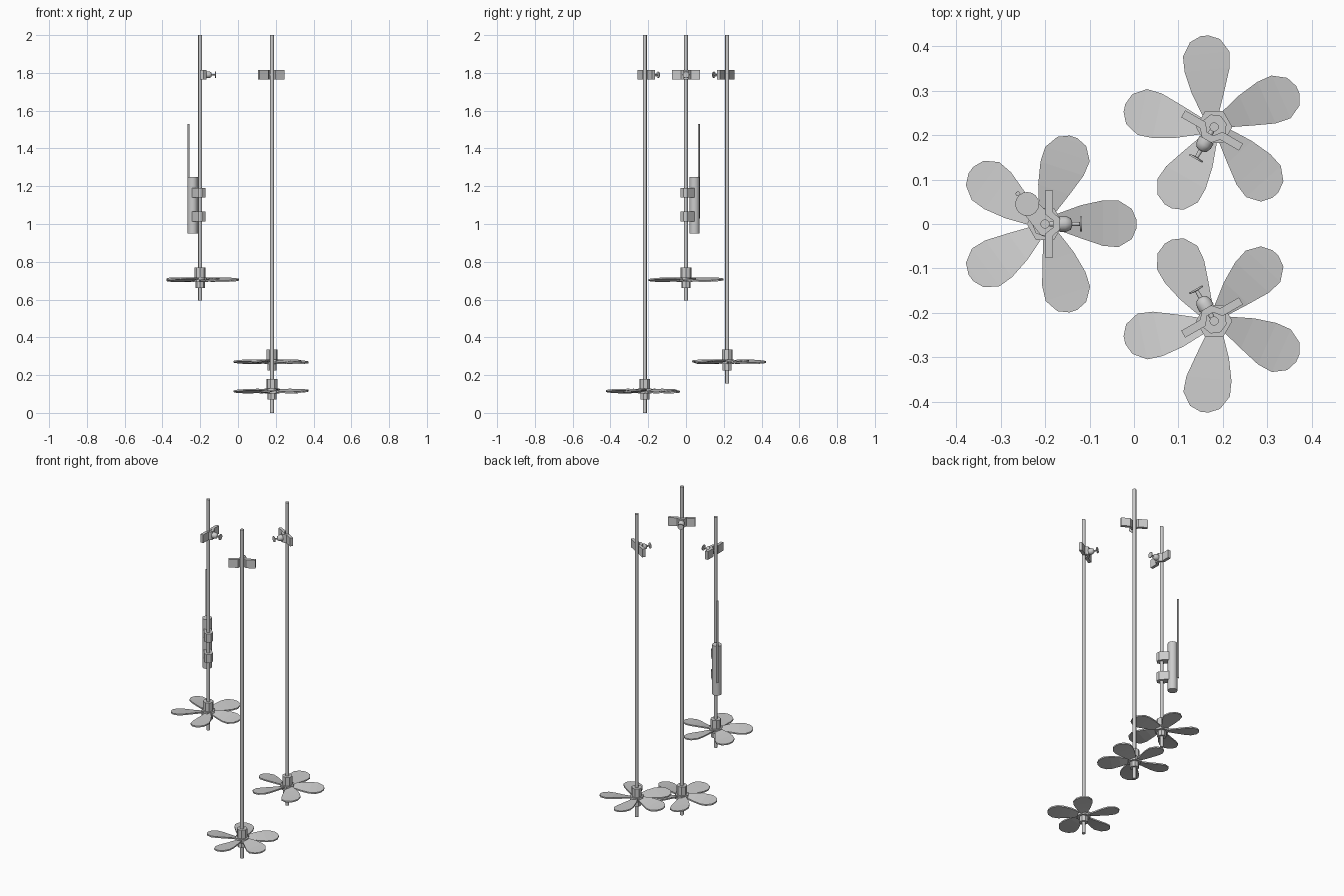
import bpy, bmesh, math
from mathutils import Matrix

if "Cube" in bpy.data.objects:
    bpy.data.objects.remove(bpy.data.objects["Cube"])


def add_object(name, bm, mat, smooth=False):
    bmesh.ops.recalc_face_normals(bm, faces=bm.faces)
    bm.transform(mat)
    mesh = bpy.data.meshes.new(name)
    bm.to_mesh(mesh)
    bm.free()
    ob = bpy.data.objects.new(name, mesh)
    bpy.context.collection.objects.link(ob)
    if smooth:
        bpy.ops.object.select_all(action='DESELECT')
        ob.select_set(True)
        bpy.context.view_layer.objects.active = ob
        bpy.ops.object.shade_smooth_by_angle(angle=math.radians(50))
    return ob


def lathe(name, profile, mat, sides, smooth=False):
    """Capped turned solid from (radius, height) points around local z."""
    bm = bmesh.new()
    rings = []
    for r, z in profile:
        rings.append([bm.verts.new((r * math.cos(2 * math.pi * i / sides),
                                    r * math.sin(2 * math.pi * i / sides), z))
                      for i in range(sides)])
    for a, b in zip(rings, rings[1:]):
        for i in range(sides):
            j = (i + 1) % sides
            bm.faces.new((a[i], a[j], b[j], b[i]))
    bm.faces.new(rings[0])
    bm.faces.new(rings[-1])
    return add_object(name, bm, mat, smooth)


def prism(name, outline, z0, z1, mat):
    """Outline in local xy extruded from z0 to z1."""
    bm = bmesh.new()
    face = bm.faces.new([bm.verts.new((x, y, z0)) for x, y in outline])
    ext = bmesh.ops.extrude_face_region(bm, geom=[face])
    verts = [g for g in ext['geom'] if isinstance(g, bmesh.types.BMVert)]
    bmesh.ops.translate(bm, verts=verts, vec=(0, 0, z1 - z0))
    return add_object(name, bm, mat)


# blade stations: radius, left half width, right half width, tilt in degrees
STATIONS = [(0.025, .022, .012, 14), (0.08, .042, .032, 12), (0.13, .053, .049, 9),
            (0.165, .053, .052, 7), (0.195, .034, .034, 6), (0.206, .009, .009, 5)]


def blades(name, mat, count=5, thick=0.008):
    bm = bmesh.new()
    for k in range(count):
        rot = Matrix.Rotation(2 * math.pi * k / count, 4, 'Z')
        rings = []
        for r, left, right, tilt in STATIONS:
            t = math.tan(math.radians(tilt))
            ring = []
            for y, h in ((-right, thick / 2), (left, thick / 2),
                         (left, -thick / 2), (-right, -thick / 2)):
                v = bm.verts.new((r, y, y * t + h))
                v.co = rot @ v.co
                ring.append(v)
            rings.append(ring)
        for a, b in zip(rings, rings[1:]):
            for i in range(4):
                j = (i + 1) % 4
                bm.faces.new((a[i], a[j], b[j], b[i]))
        bm.faces.new(rings[0])
        bm.faces.new(rings[-1])
    return add_object(name, bm, mat)


# bent clamp plate: two wings and a raised middle beside the pole
half = [(.034, .012), (.018, .026), (.018, .075), (0, .075), (0, .022), (.018, .008)]
CLAMP = half + [(x, -y) for x, y in reversed(half)]
CLAMP_Z = 1.79


def stirrer(tag, x, y, angle, bottom, blade_z):
    base = Matrix.Translation((x, y, 0)) @ Matrix.Rotation(math.radians(angle), 4, 'Z')
    # pole
    lathe(tag + "_pole", [(.0105, bottom), (.0105, 2.0)], base, 12, True)
    # propeller
    prop = base @ Matrix.Translation((0, 0, blade_z))
    blades(tag + "_blades", prop)
    lathe(tag + "_hub", [(.025, -.045), (.025, -.012), (.029, -.012), (.029, .065)], prop, 8)
    lathe(tag + "_hub_flange", [(.041, -.012), (.041, .013)], prop, 6)
    # clamp and thumbscrew
    prism(tag + "_clamp", CLAMP, CLAMP_Z - .025, CLAMP_Z + .025, base)
    screw = (base @ Matrix.Translation((0, 0, CLAMP_Z))
             @ Matrix.Rotation(math.pi / 2, 4, 'Y'))
    lathe(tag + "_thumbscrew",
          [(.006, .010), (.006, .033), (.018, .033), (.018, .046), (.013, .058),
           (.005, .061), (.004, .078), (.017, .079), (.017, .083)], screw, 12, True)
    return base


left = stirrer("left", -0.20, 0.0, 0, 0.595, 0.705)
stirrer("back", 0.18, 0.218, 240, 0.155, 0.27)
stirrer("front", 0.18, -0.218, 120, 0.0, 0.115)

# sensor tube with rod, strapped to the left pole
tube = Matrix.Translation((-0.24, 0.045, 0))
lathe("sensor_tube", [(.027, .95), (.027, 1.25)], tube, 16, True)
lathe("sensor_rod", [(.0055, 1.03), (.0055, 1.53)], Matrix.Translation((-.261, .068, 0)), 8, True)

# brackets joining the tube to the pole
toward_tube = left @ Matrix.Rotation(math.atan2(.045, -.04), 4, 'Z')
BRACKET = [(.05, -.02), (.05, .02), (-.012, .024), (-.027, .012), (-.027, -.012), (-.012, -.024)]
for name, z in (("upper_bracket", 1.165), ("lower_bracket", 1.04)):
    prism(name, BRACKET, z - .026, z + .026, toward_tube)
